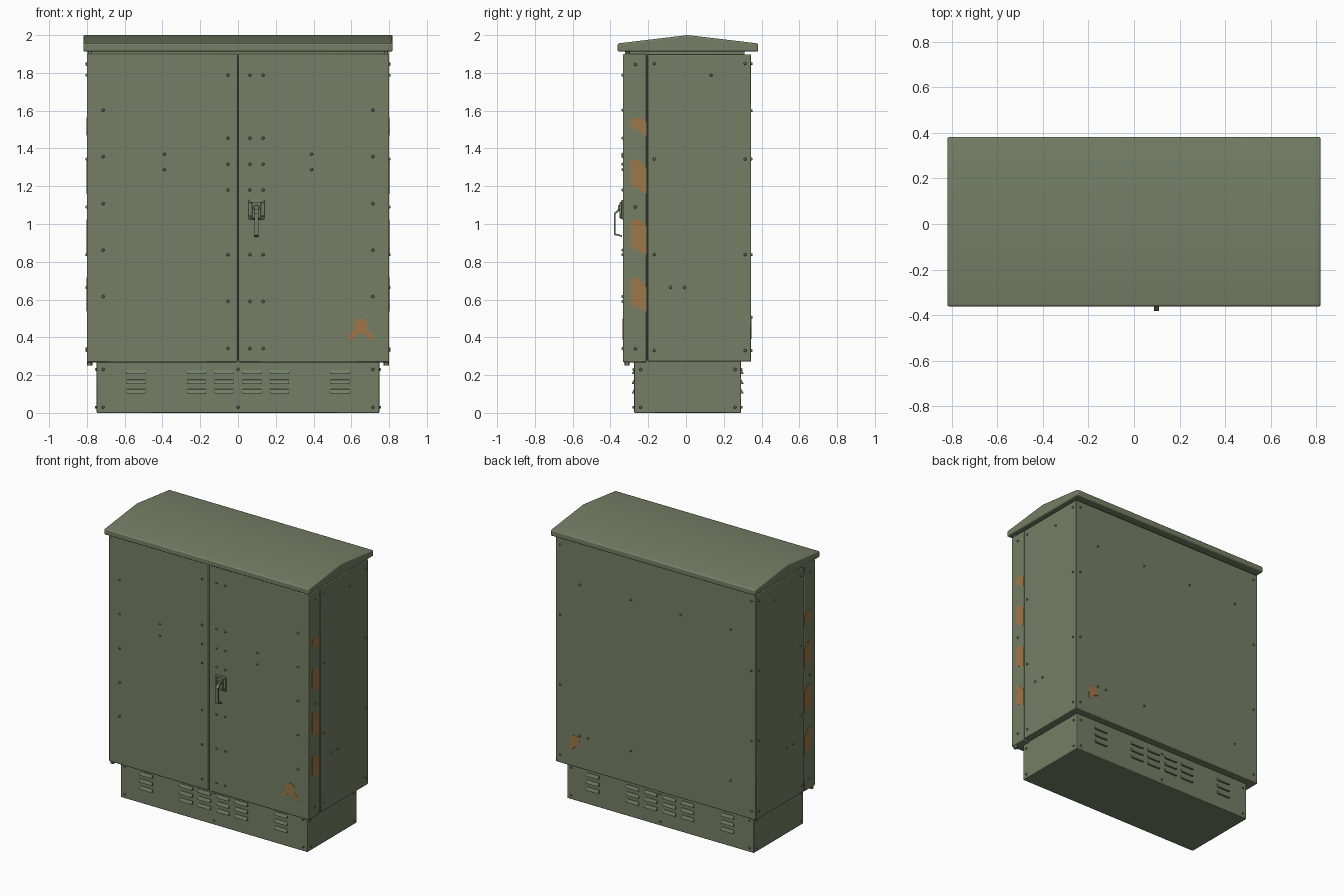
import bpy, bmesh, math
from mathutils import Vector, Matrix

if "Cube" in bpy.data.objects:
    bpy.data.objects.remove(bpy.data.objects["Cube"])


def material(name, rgb):
    m = bpy.data.materials.new(name)
    m.diffuse_color = (*rgb, 1)
    m.use_nodes = True
    m.node_tree.nodes["Principled BSDF"].inputs["Base Color"].default_value = m.diffuse_color
    return m


GREEN = material("olive green", (0.178, 0.212, 0.130))
ORANGE = material("faded orange", (0.34, 0.185, 0.065))


def finish(name, bm, mat=GREEN, bevel=0, segments=2):
    bmesh.ops.recalc_face_normals(bm, faces=bm.faces)
    me = bpy.data.meshes.new(name)
    bm.to_mesh(me)
    bm.free()
    me.materials.append(mat)
    ob = bpy.data.objects.new(name, me)
    bpy.context.collection.objects.link(ob)
    if bevel:
        b = ob.modifiers.new("bevel", 'BEVEL')
        b.width, b.segments, b.limit_method = bevel, segments, 'ANGLE'
    bpy.ops.object.select_all(action='DESELECT')
    ob.select_set(True)
    bpy.context.view_layer.objects.active = ob
    bpy.ops.object.shade_smooth_by_angle(angle=math.radians(30))
    return ob


def add_box(bm, lo, hi):
    lo, hi = Vector(lo), Vector(hi)
    bmesh.ops.create_cube(bm, size=1, matrix=Matrix.Translation((lo + hi) / 2)
                          @ Matrix.Diagonal((*(hi - lo), 1)))


def box(name, lo, hi, bevel=0):
    bm = bmesh.new()
    add_box(bm, lo, hi)
    return finish(name, bm, bevel=bevel)


def add_prism(bm, pts, offset):
    """Extrude a closed 3D outline by an offset."""
    f = bm.faces.new([bm.verts.new(p) for p in pts])
    ext = bmesh.ops.extrude_face_region(bm, geom=[f])
    bmesh.ops.translate(bm, vec=offset, verts=[v for v in ext["geom"] if isinstance(v, bmesh.types.BMVert)])


def add_rod(bm, pos, axis, r1, r2, depth, sides=10):
    rot = Vector(axis).to_track_quat('Z', 'Y').to_matrix().to_4x4()
    bmesh.ops.create_cone(bm, cap_ends=True, segments=sides, radius1=r1, radius2=r2, depth=depth,
                          matrix=Matrix.Translation(pos) @ rot)


def bolts(name, points, axis):
    bm = bmesh.new()
    for p in points:
        add_rod(bm, Vector(p) + Vector(axis) * 0.003, axis, 0.0085, 0.0055, 0.010)
    return finish(name, bm)


# Plinth, cabinet body, doors and inner core behind the seams
box("plinth", (-0.748, -0.274, 0), (0.748, 0.292, 0.29), 0.004)
box("cabinet_body", (-0.80, -0.203, 0.272), (0.80, 0.345, 1.897), 0.004)
box("inner_core", (-0.78, -0.30, 0.28), (0.78, -0.19, 1.89))
box("roof_neck", (-0.775, -0.318, 1.88), (0.775, 0.31, 1.92))
box("left_door", (-0.80, -0.334, 0.268), (-0.003, -0.208, 1.900), 0.005)
box("right_door", (0.003, -0.334, 0.268), (0.80, -0.208, 1.900), 0.005)

# Gabled roof
bm = bmesh.new()
roof = [(-0.362, 1.913), (0.382, 1.913), (0.382, 1.956), (0.01, 2.0), (-0.362, 1.956)]
add_prism(bm, [(-0.819, y, z) for y, z in roof], (1.638, 0, 0))
finish("roof", bm, bevel=0.009, segments=3)

# Hinge pins at the outer door corners, top and bottom
bm = bmesh.new()
for s in (-1, 1):
    add_rod(bm, (s * 0.785, -0.312, 0.262), (0, 0, 1), 0.014, 0.014, 0.024, 12)
    add_rod(bm, (s * 0.785, -0.312, 1.903), (0, 0, 1), 0.012, 0.012, 0.018, 12)
finish("hinge_pins", bm)

# Vent hoods on the front and back of the plinth
bm = bmesh.new()
for y, out in ((-0.274, -1), (0.292, 1)):
    for cx in (-0.54, -0.22, -0.075, 0.075, 0.22, 0.54):
        for z in (0.205, 0.153, 0.102):
            prof = [(-0.002, 0.024), (0.003, 0.022), (0.013, 0.002), (0.013, 0), (-0.002, 0)]
            add_prism(bm, [(cx - 0.05, y + out * d, z + h) for d, h in prof], (0.10, 0, 0))
finish("vent_hoods", bm)

# Door bolts
pts = [(s * 0.714, z) for s in (-1, 1) for z in (1.603, 1.357, 1.108, 0.862, 0.616)]
pts += [(x, z) for x in (-0.053, 0.063, 0.133)
        for z in (1.788, 1.455, 1.317, 1.18, 0.838, 0.59, 0.341)]
pts += [(s * 0.39, z) for s in (-1, 1) for z in (1.37, 1.288)]
bolts("door_bolts", [(x, -0.334, z) for x, z in pts], (0, -1, 0))

# Back bolts
rows = (1.849, 1.344, 0.838, 0.33)
pts = [(s * 0.765, z) for s in (-1, 1) for z in rows]
pts += [(x, 1.6) for x in (0.61, 0.2, -0.2, -0.6)]
pts += [(x, 0.507) for x in (0.61, 0.54, 0.2, -0.6)]
bolts("back_bolts", [(x, 0.345, z) for x, z in pts], (0, 1, 0))

# Side bolts, on the body, the door edges and the plinth
pts = [(y, z) for y in (-0.168, 0.313) for z in rows]
pts += [(0.132, 1.788), (-0.082, 0.664), (-0.008, 0.664)]
pts += [(-0.268, z) for z in (1.844, 1.09, 0.34)]
plinth_z = (0.23, 0.03)
for side, s in (("left", -1), ("right", 1)):
    bolts(side + "_bolts", [(s * 0.80, y, z) for y, z in pts], (s, 0, 0))
    bolts(side + "_plinth_bolts",
          [(s * 0.748, y, z) for y in (-0.24, 0.26) for z in plinth_z], (s, 0, 0))
for side, y, s in (("front", -0.274, -1), ("back", 0.292, 1)):
    bolts(side + "_plinth_bolts",
          [(x, y, z) for x in (-0.714, 0, 0.714) for z in plinth_z], (0, s, 0))

# Door lock: plate, lock block and swing lever
cx = 0.098
bm = bmesh.new()
add_box(bm, (cx - 0.042, -0.342, 1.025), (cx + 0.042, -0.330, 1.128))
add_box(bm, (cx - 0.024, -0.352, 1.03), (cx + 0.024, -0.338, 1.115))
finish("lock_plate", bm, bevel=0.004)
bm = bmesh.new()
add_rod(bm, (cx, -0.354, 1.085), (0, -1, 0), 0.017, 0.013, 0.012, 12)
for x in (-0.032, 0.032):
    for z in (1.04, 1.113):
        add_rod(bm, (cx + x, -0.344, z), (0, -1, 0), 0.006, 0.004, 0.008, 8)
finish("lock_fittings", bm)
bm = bmesh.new()
lever = [(-0.345, 1.085), (-0.352, 1.085), (-0.382, 1.055), (-0.382, 0.942), (-0.338, 0.932),
         (-0.338, 0.940), (-0.374, 0.950), (-0.374, 1.051), (-0.352, 1.070), (-0.345, 1.070)]
add_prism(bm, [(cx - 0.011, y, z) for y, z in lever], (0.022, 0, 0))
finish("lock_lever", bm)

# Orange safety bands on the door edges
bands = [[(-0.294, 1.555), (-0.24, 1.563), (-0.21, 1.54), (-0.21, 1.468), (-0.294, 1.52)],
         [(-0.294, 1.342), (-0.26, 1.342), (-0.21, 1.30), (-0.21, 1.16), (-0.294, 1.208)],
         [(-0.294, 1.025), (-0.25, 1.025), (-0.21, 0.99), (-0.21, 0.838), (-0.294, 0.88)],
         [(-0.294, 0.717), (-0.26, 0.717), (-0.21, 0.665), (-0.21, 0.537), (-0.294, 0.58)]]
for side, s in (("left", -1), ("right", 1)):
    bm = bmesh.new()
    for band in bands:
        add_prism(bm, [(s * 0.799, y, z) for y, z in band], (s * 0.0025, 0, 0))
    finish(side + "_safety_bands", bm, ORANGE)

# Orange paint patches low on the front and back
arch = [(0.65 + 0.038 * math.cos(math.pi * i / 10), 0.462 + 0.038 * math.sin(math.pi * i / 10))
        for i in range(11)]
front = arch + [(0.612, 0.435), (0.58, 0.405), (0.582, 0.386), (0.61, 0.392), (0.635, 0.418),
                (0.665, 0.418), (0.69, 0.392), (0.715, 0.386), (0.72, 0.405), (0.688, 0.435)]
back = arch + [(0.61, 0.435), (0.645, 0.422), (0.672, 0.39), (0.69, 0.395), (0.69, 0.42)]
for name, outline, y, s in (("front_patch", front, -0.333, -1), ("back_patch", back, 0.344, 1)):
    bm = bmesh.new()
    add_prism(bm, [(x, y, z) for x, z in outline], (0, s * 0.0025, 0))
    finish(name, bm, ORANGE)
